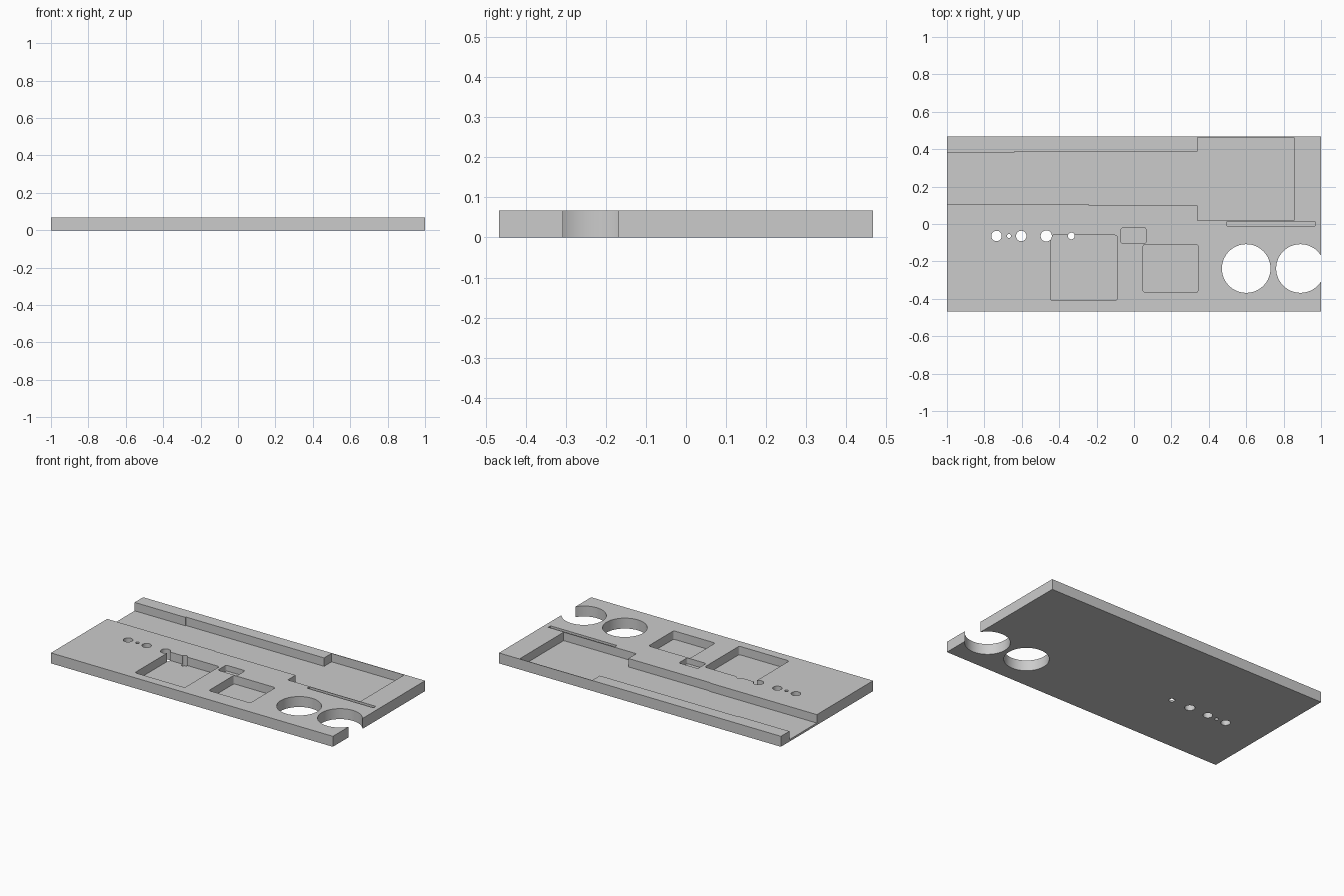
import bpy
import bmesh
from math import cos, sin, tau, radians

cube = bpy.data.objects.get("Cube")
if cube:
    bpy.data.objects.remove(cube, do_unlink=True)

TOP = 0.067
HALF_Y = 0.467
ABOVE, BELOW = TOP + 0.05, -0.05

grey = bpy.data.materials.new("plain grey")
grey.use_nodes = True
grey.diffuse_color = (0.6, 0.6, 0.6, 1)
grey.node_tree.nodes["Principled BSDF"].inputs["Base Color"].default_value = (0.6, 0.6, 0.6, 1)


def prism(name, outline, z0, z1, radius=0):
    """Upright solid from a flat outline, with optional rounded corners."""
    bm = bmesh.new()
    face = bm.faces.new([bm.verts.new((x, y, z0)) for x, y in outline])
    up = bmesh.ops.extrude_face_region(bm, geom=[face])["geom"]
    for v in up:
        if isinstance(v, bmesh.types.BMVert):
            v.co.z = z1
    if radius:
        upright = [e for e in bm.edges
                   if abs(e.verts[0].co.z - e.verts[1].co.z) > 0.001]
        bmesh.ops.bevel(bm, geom=upright, offset=radius, segments=4,
                        profile=0.5, affect='EDGES')
    bmesh.ops.recalc_face_normals(bm, faces=bm.faces)
    mesh = bpy.data.meshes.new(name)
    bm.to_mesh(mesh)
    bm.free()
    mesh.materials.append(grey)
    obj = bpy.data.objects.new(name, mesh)
    bpy.context.collection.objects.link(obj)
    return obj


def rect(x0, x1, y0, y1):
    return [(x0, y0), (x1, y0), (x1, y1), (x0, y1)]


def circle(x, y, r, n):
    return [(x + r * cos(tau * i / n), y + r * sin(tau * i / n)) for i in range(n)]


board = prism("base_board", rect(-1, 1, -HALF_Y, HALF_Y), 0, TOP)
cutters = []

# Long channel open at the right end, widening into a deep bay
channel = [(-1.1, 0.103), (-0.24, 0.103), (-0.24, 0.098), (0.34, 0.098),
           (0.34, 0.018), (0.855, 0.018), (0.855, 0.463), (0.34, 0.463),
           (0.34, 0.387), (-0.64, 0.387), (-0.64, 0.381), (-1.1, 0.381)]
cutters.append(prism("channel_cutter", channel, 0.013, ABOVE))

# Pockets and the narrow slot: x range, y range, floor height, corner radius
pockets = {
    "large_pocket": (-0.445, -0.09, -0.41, -0.06, 0.013, 0.012),
    "medium_pocket": (0.048, 0.343, -0.365, -0.11, 0.013, 0.012),
    "small_pocket": (-0.07, 0.065, -0.105, -0.02, 0.03, 0.012),
    "narrow_slot": (0.497, 0.968, -0.01, 0.014, 0.03, 0),
}
for name, (x0, x1, y0, y1, floor, radius) in pockets.items():
    cutters.append(prism(name + "_cutter", rect(x0, x1, y0, y1), floor, ABOVE, radius))

# Two large round openings, the outer one breaking through the end
for x in (0.6, 0.89):
    cutters.append(prism("round_opening_cutter", circle(x, -0.238, 0.13, 64), BELOW, ABOVE))

# Row of small through holes
for x, r in ((-0.735, 0.028), (-0.668, 0.011), (-0.603, 0.028),
             (-0.469, 0.03), (-0.335, 0.018)):
    cutters.append(prism("small_hole_cutter", circle(x, -0.064, r, 32), BELOW, ABOVE))

# Carve the board and discard the cutters
bpy.ops.object.select_all(action='DESELECT')
bpy.context.view_layer.objects.active = board
board.select_set(True)
for cutter in cutters:
    cutter.hide_render = True
    mod = board.modifiers.new("cut", 'BOOLEAN')
    mod.operation = 'DIFFERENCE'
    mod.solver = 'EXACT'
    mod.object = cutter
    bpy.ops.object.modifier_apply(modifier=mod.name)
    bpy.data.objects.remove(cutter, do_unlink=True)

bpy.ops.object.shade_smooth_by_angle(angle=radians(30))
